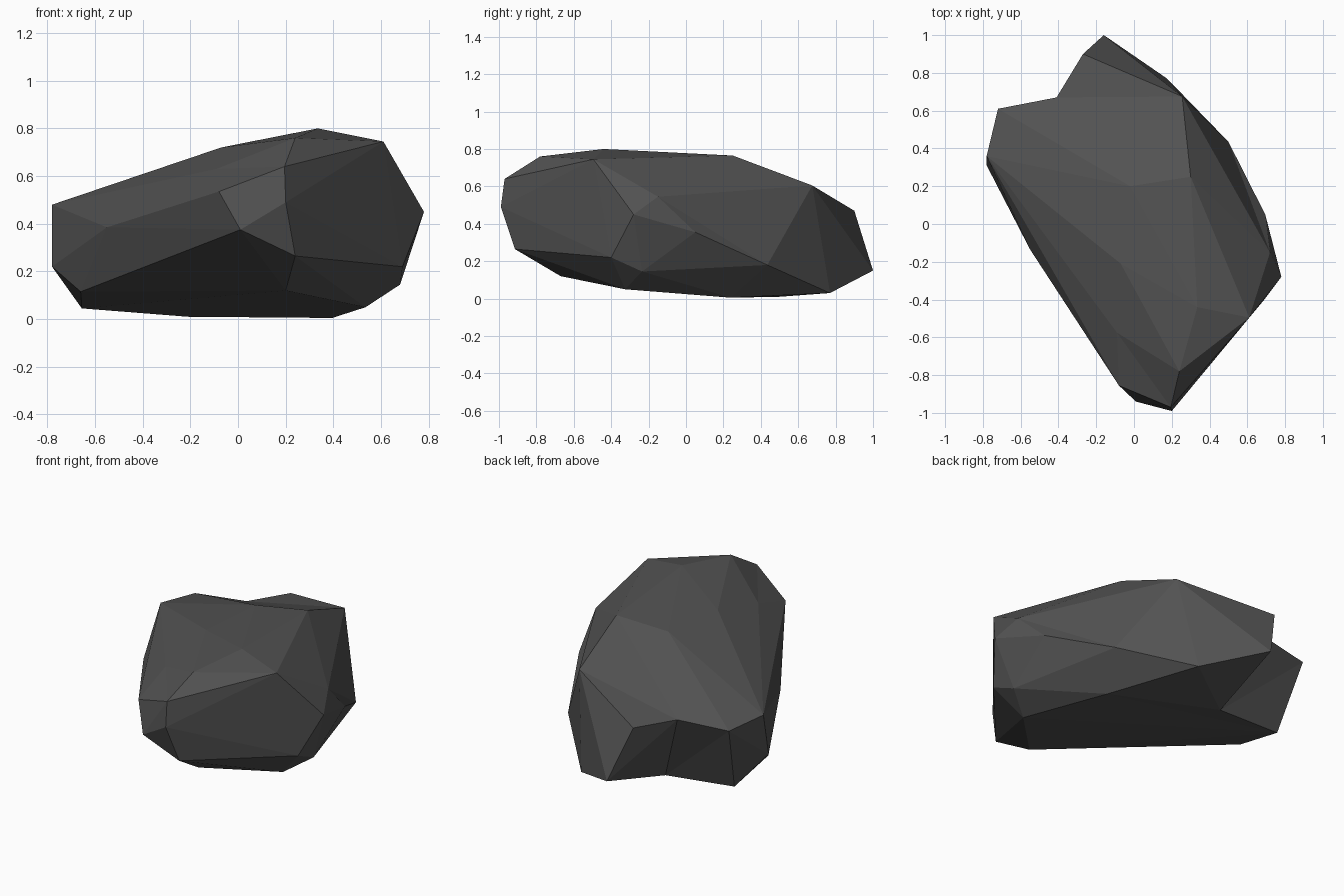
import bpy
import bmesh
from mathutils import Vector

old = bpy.data.objects.get("Cube")
if old:
    bpy.data.objects.remove(old, do_unlink=True)

# Corner points of the boulder, grouped by region
crown = [(.24, -.78, .76), (.335, -.44, .8), (.3, .25, .765), (.255, .675, .605),
         (.61, -.495, .745), (-.02, .2, .73)]
front = [(.2, -.99, .49), (.195, -.97, .64), (.24, -.915, .265),
         (.01, -.94, .375), (-.08, -.855, .535)]
left = [(.78, -.28, .45), (.69, -.4, .22), (.68, -.235, .145),
        (.695, .05, .355), (.5, .435, .18)]
right = [(-.55, -.135, .385), (-.78, .36, .48), (-.78, .31, .22)]
back = [(-.16, 1, .15), (-.27, .9, .47), (-.72, .61, .46)]
base = [(.395, .24, .005), (.535, -.325, .05), (.2, -.67, .12), (-.66, .14, .115),
        (-.655, .464, .045), (.175, .77, .03)]

# Dented corners: position, then the push that keeps them on the hull while it forms
dents = [((-.41, .67, .47), (-.1, .17, 0)),
         ((-.21, .5, .01), (-.2, .32, 0)),
         ((.72, -.15, .545), (.05, 0, .05)),
         ((-.09, -.575, .63), (-.02, 0, .03)),
         ((-.07, -.21, .72), (0, 0, .02))]

bm = bmesh.new()
for point in crown + front + left + right + back + base:
    bm.verts.new(point)
pushed = [(bm.verts.new(Vector(p) + Vector(push)), Vector(p)) for p, push in dents]

# Wrap the points in facets, then sink the dented corners into place
hull = bmesh.ops.convex_hull(bm, input=bm.verts[:])
for vert, place in pushed:
    if vert.is_valid:
        vert.co = place
loose = [v for v in bm.verts if not v.link_faces]
bmesh.ops.delete(bm, geom=loose, context='VERTS')
bmesh.ops.recalc_face_normals(bm, faces=bm.faces[:])

mesh = bpy.data.meshes.new("boulder")
bm.to_mesh(mesh)
bm.free()
boulder = bpy.data.objects.new("boulder", mesh)
bpy.context.collection.objects.link(boulder)

# Dark stone
stone = bpy.data.materials.new("dark_stone")
stone.use_nodes = True
color = (.085, .085, .085, 1)
stone.diffuse_color = color
stone.node_tree.nodes["Principled BSDF"].inputs["Base Color"].default_value = color
mesh.materials.append(stone)
